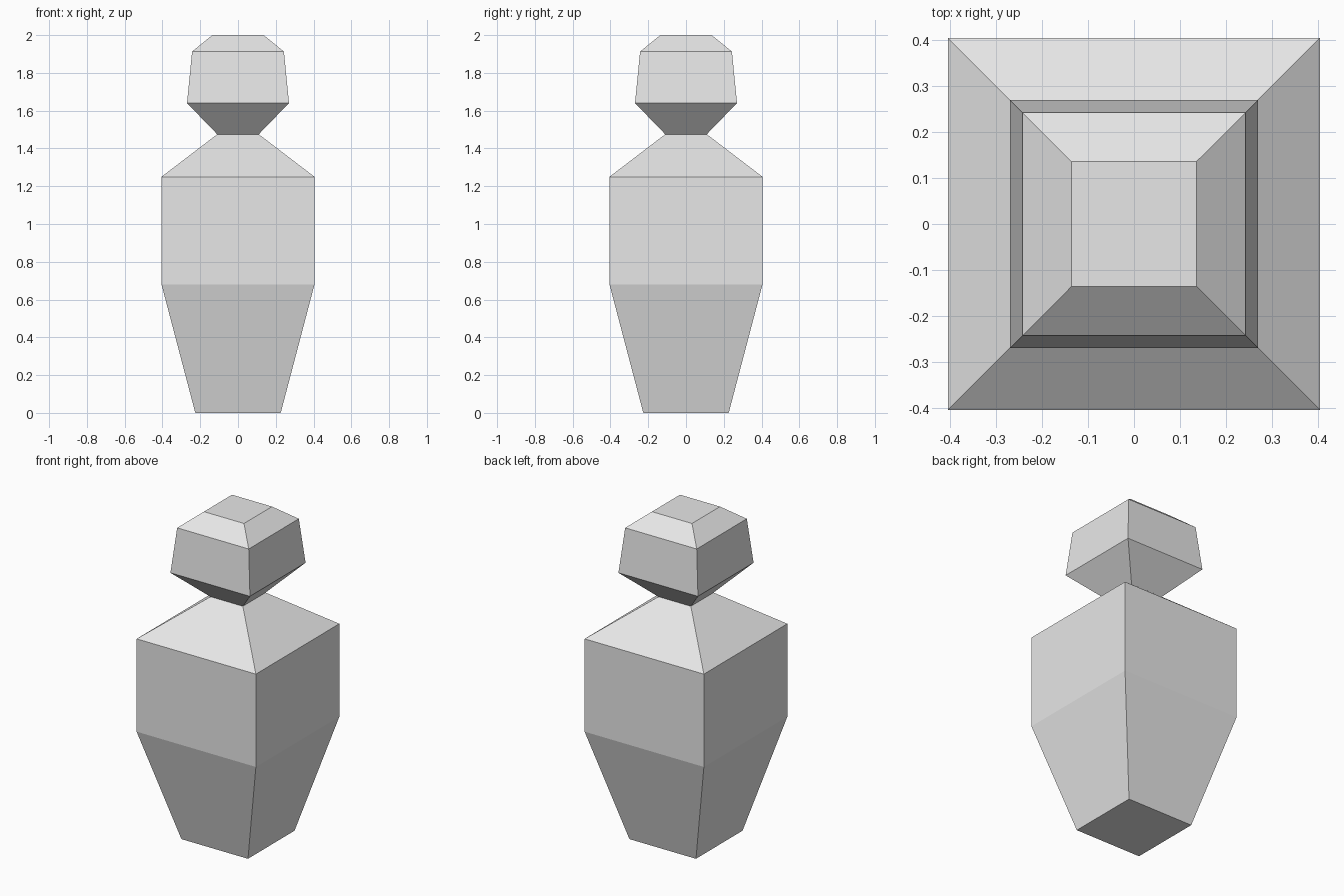
import bpy
import bmesh

cube = bpy.data.objects.get("Cube")
if cube:
    bpy.data.objects.remove(cube, do_unlink=True)

# One plain grey for the whole figure
grey = bpy.data.materials.new("light_grey")
grey.use_nodes = True
colour = (0.8, 0.8, 0.8, 1)
grey.diffuse_color = colour
grey.node_tree.nodes["Principled BSDF"].inputs["Base Color"].default_value = colour

# Half width and height of each square ring, from the foot up
body_profile = [(0.226, 0), (0.405, 0.68), (0.405, 1.25), (0.11, 1.475)]
head_profile = [(0.11, 1.475), (0.27, 1.64), (0.243, 1.913), (0.136, 2)]
corners = [(-1, -1), (1, -1), (1, 1), (-1, 1)]


def square_loft(name, profile, cap_bottom=False, cap_top=False):
    """Stack square rings and bridge them with flat quads."""
    bm = bmesh.new()
    rings = [[bm.verts.new((x * r, y * r, z)) for x, y in corners]
             for r, z in profile]
    for low, high in zip(rings, rings[1:]):
        for i in range(4):
            j = (i + 1) % 4
            bm.faces.new((low[i], low[j], high[j], high[i]))
    if cap_bottom:
        bm.faces.new(rings[0][::-1])
    if cap_top:
        bm.faces.new(rings[-1])
    mesh = bpy.data.meshes.new(name)
    bm.to_mesh(mesh)
    bm.free()
    mesh.materials.append(grey)
    obj = bpy.data.objects.new(name, mesh)
    bpy.context.collection.objects.link(obj)
    return obj


# Tapered body with sloping shoulders, and a faceted head meeting it at the neck
square_loft("body", body_profile, cap_bottom=True)
square_loft("head", head_profile, cap_top=True)
